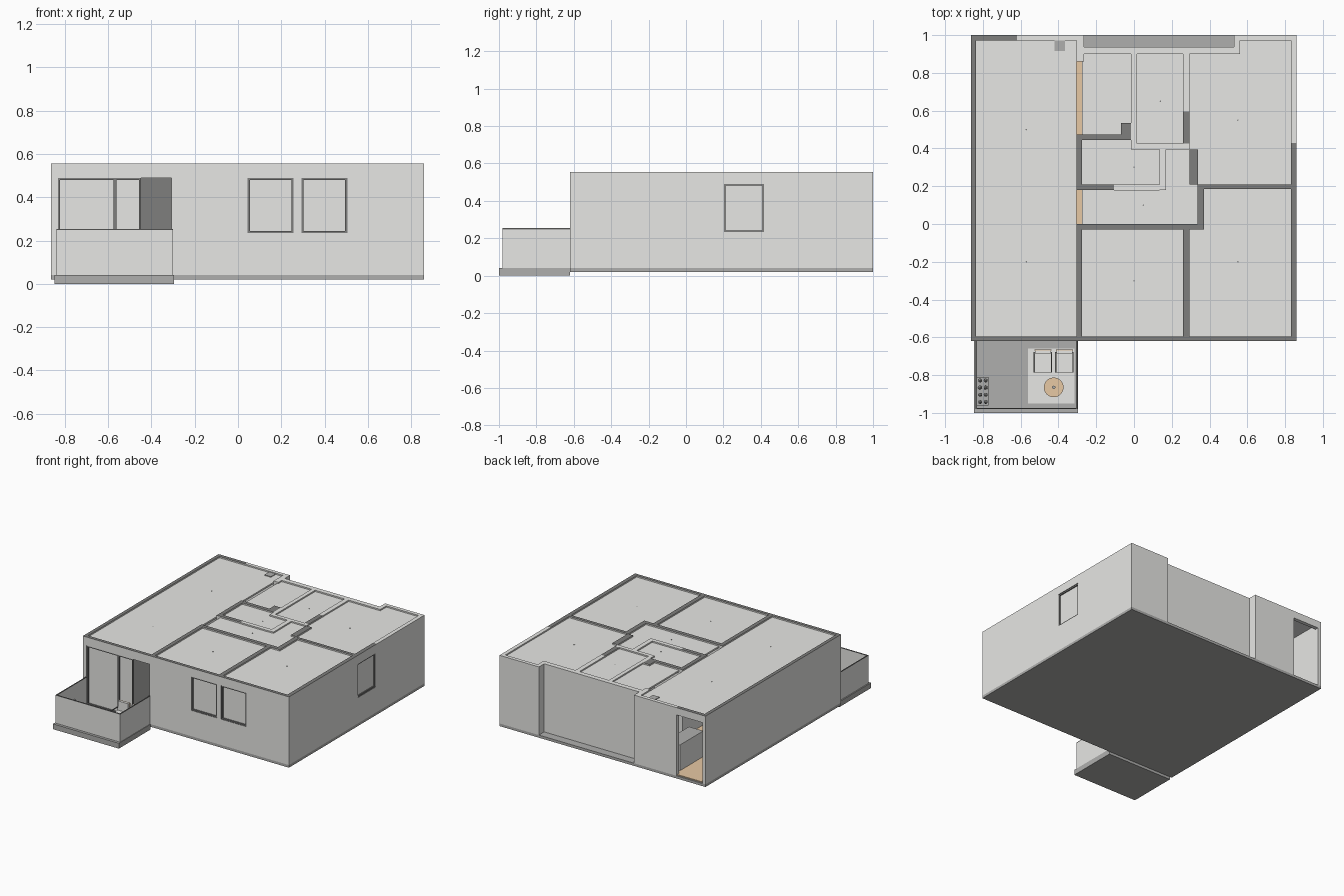
import bpy
import math

if "Cube" in bpy.data.objects:
    bpy.data.objects.remove(bpy.data.objects["Cube"])


def material(name, rgb):
    m = bpy.data.materials.new(name)
    m.use_nodes = True
    m.diffuse_color = (*rgb, 1)
    m.node_tree.nodes["Principled BSDF"].inputs["Base Color"].default_value = (*rgb, 1)
    return m


WHITE = material("white plaster", (0.8, 0.8, 0.78))
DARK = material("dark grey", (0.21, 0.21, 0.205))
GREY = material("concrete grey", (0.43, 0.43, 0.42))
WOOD = material("light wood", (0.8, 0.58, 0.37))


def box(name, x, y, z, *mats):
    """Box from (min, max) ranges; a second material colours the top face."""
    bpy.ops.mesh.primitive_cube_add(size=1, location=[sum(r) / 2 for r in (x, y, z)])
    ob = bpy.context.object
    ob.name = name
    ob.scale = [r[1] - r[0] for r in (x, y, z)]
    bpy.ops.object.transform_apply(location=False, rotation=False, scale=True)
    for m in mats:
        ob.data.materials.append(m)
    if len(mats) > 1:
        for p in ob.data.polygons:
            p.material_index = int(p.normal.z > 0.5)
    return ob


def cylinder(name, x, y, z, r, mat, sides=24):
    bpy.ops.mesh.primitive_cylinder_add(vertices=sides, radius=r, depth=z[1] - z[0],
                                        location=(x, y, sum(z) / 2))
    ob = bpy.context.object
    ob.name = name
    ob.data.materials.append(mat)
    bpy.ops.object.shade_smooth_by_angle()
    return ob


def cut(ob, x, y, z):
    """Cut an opening whose reveals are dark."""
    cutter = box("cutter", x, y, z, WHITE, DARK)
    for p in cutter.data.polygons:
        p.material_index = 1
    mod = ob.modifiers.new("opening", "BOOLEAN")
    mod.operation, mod.solver, mod.object = "DIFFERENCE", "EXACT", cutter
    bpy.context.view_layer.objects.active = ob
    bpy.ops.object.modifier_apply(modifier=mod.name)
    bpy.data.objects.remove(cutter)


FLOOR, TOP, CEIL = 0.04, 0.555, 0.545
WALL = (FLOOR, TOP)
X0, X1, Y0, Y1 = -0.863, 0.86, -0.62, 1.0

# Base slab and wooden floor
box("base_slab", (X0, X1), (Y0, Y1), (0.02, FLOOR), GREY)
box("wood_floor", (X0 + 0.01, X1 - 0.01), (Y0 + 0.01, 0.92), (FLOOR, 0.046), WOOD)
box("entrance_floor", (X0 + 0.01, -0.29), (0.92, 0.99), (FLOOR, 0.046), WOOD)

# Outer walls
front = box("front_wall", (X0, X1), (Y0, -0.595), WALL, WHITE, DARK)
right = box("side_wall_window", (0.83, X1), (-0.595, 0.43), WALL, WHITE, DARK)
box("side_wall_rear", (0.83, X1), (0.43, Y1), WALL, WHITE)
box("side_wall_plain", (X0, -0.837), (-0.595, Y1), WALL, WHITE, DARK)
box("entrance_lintel", (-0.837, -0.62), (0.972, Y1), (0.5, TOP), WHITE, DARK)
box("back_wall_entrance", (-0.62, -0.265), (0.972, Y1), WALL, WHITE)
box("back_wall_corner", (0.53, 0.83), (0.972, Y1), WALL, WHITE)
box("recess_wall", (-0.275, 0.56), (0.9, 0.937), WALL, WHITE)
box("recess_side_a", (-0.305, -0.265), (0.86, 0.972), WALL, WHITE)
box("recess_side_b", (0.53, 0.56), (0.937, 0.972), WALL, WHITE)

# Windows: cut opening, frame bars and recessed pane
SILL, HEAD, BAR = 0.235, 0.49, 0.01


def window(name, axis, a, b, face, inward, z0=SILL, z1=HEAD):
    def part(label, along, depth, z, mat):
        d = sorted((face + inward * depth[0], face + inward * depth[1]))
        x, y = (along, d) if axis == "x" else (d, along)
        box(name + label, x, y, z, mat)
    frame = (0.004, 0.02)
    for s in (a, b - BAR):
        part("_stile", (s, s + BAR), frame, (z0, z1), DARK)
    for s in (z0, z1 - BAR):
        part("_rail", (a + BAR, b - BAR), frame, (s, s + BAR), DARK)
    part("_pane", (a + BAR, b - BAR), (0.012, 0.016), (z0 + BAR, z1 - BAR), WHITE)


for a, b in ((0.045, 0.257), (0.293, 0.505)):
    cut(front, (a, b), (-0.7, -0.5), (SILL, HEAD))
    window("front_window", "x", a, b, Y0, 1)
cut(right, (0.8, 0.9), (0.203, 0.417), (SILL, HEAD))
window("side_window", "y", 0.203, 0.417, X1, -1)

# Balcony sliding door, with a dark panel in the open part
cut(front, (-0.832, -0.307), (-0.7, -0.5), (0.046, HEAD))
for a, b in ((-0.832, -0.566), (-0.572, -0.447)):
    window("sliding_door", "x", a, b, Y0, 1, 0.046, HEAD)
box("dark_door_panel", (-0.447, -0.307), (-0.608, -0.6), (0.046, HEAD), DARK)

# Inner walls: x range, y range, top colour
inner = [
    (-0.305, -0.275, -0.6, 0.0, DARK), (-0.305, -0.275, 0.18, 0.475, DARK),
    (-0.275, -0.105, 0.18, 0.21, DARK), (-0.275, 0.335, -0.03, 0.0, DARK),
    (0.335, 0.37, -0.03, 0.21, DARK), (0.37, 0.83, 0.185, 0.21, DARK),
    (0.26, 0.293, -0.6, -0.03, DARK), (0.295, 0.34, 0.21, 0.395, DARK),
    (0.26, 0.295, 0.425, 0.595, DARK), (-0.275, -0.015, 0.445, 0.475, DARK),
    (-0.07, -0.015, 0.475, 0.535, DARK), (0.26, 0.295, 0.595, 0.9, WHITE),
    (-0.015, 0.015, 0.395, 0.9, WHITE), (0.015, 0.295, 0.395, 0.425, WHITE),
    (0.135, 0.17, 0.18, 0.395, WHITE), (-0.105, 0.135, 0.178, 0.21, WHITE),
]
for xa, xb, ya, yb, top in inner:
    box("inner_wall", (xa, xb), (ya, yb), WALL, WHITE, top)

# Ceilings, leaving the inner door gaps open
SLAB = (CEIL - 0.012, CEIL)
box("living_ceiling", (-0.837, -0.305), (-0.595, 0.972), SLAB, WHITE)
box("rooms_ceiling", (-0.275, 0.83), (-0.595, 0.9), SLAB, WHITE)
box("corner_ceiling", (0.56, 0.83), (0.9, 0.972), SLAB, WHITE)
box("service_hatch", (-0.42, -0.365), (0.915, 0.972), (CEIL, CEIL + 0.005), GREY)
for x, y in ((-0.57, -0.2), (-0.57, 0.5), (0.0, -0.3), (0.55, -0.2),
             (0.55, 0.55), (0.14, 0.65), (0.0, 0.3), (0.05, 0.1)):
    cylinder("ceiling_spot", x, y, (CEIL, CEIL + 0.002), 0.004, DARK, 8)

# Entrance cupboard
box("entrance_cupboard", (-0.6, -0.48), (0.65, 0.93), (0.046, 0.24), WHITE, GREY)

# Balcony slab and parapet
BX0, BX1, BY = -0.838, -0.3, -0.98
box("balcony_slab", (-0.847, -0.296), (-1.0, Y0), (0, FLOOR), GREY)
T = 0.006
parapet = [((BX0, BX1), (BY, BY + T)), ((BX0, BX0 + T), (BY + T, Y0)),
           ((BX1 - T, BX1), (BY + T, Y0))]
for x, y in parapet:
    box("balcony_parapet", x, y, (FLOOR, 0.248), WHITE)
    box("parapet_cap", x, y, (0.248, 0.254), DARK)

# Balcony rug, chairs and round table
box("rug", (-0.56, -0.315), (-0.95, -0.658), (FLOOR, 0.045), WHITE)
for cx in (-0.482, -0.368):
    for sx in (-1, 1):
        ex = cx + sx * 0.046
        for ly in (-0.783, -0.68):
            box("chair_leg", (ex - 0.003, ex + 0.003), (ly - 0.003, ly + 0.003),
                (0.045, 0.13), DARK)
        box("chair_arm", (ex - 0.003, ex + 0.003), (-0.786, -0.677), (0.13, 0.136), DARK)
    box("chair_seat", (cx - 0.043, cx + 0.043), (-0.785, -0.685), (0.09, 0.11), WHITE)
    box("chair_back", (cx - 0.043, cx + 0.043), (-0.685, -0.67), (0.09, 0.18), WHITE)
    box("chair_top_rail", (cx - 0.046, cx + 0.046), (-0.67, -0.664), (0.15, 0.18), WOOD)
cylinder("table_top", -0.425, -0.865, (0.118, 0.126), 0.052, WOOD, 32)
cylinder("table_leg", -0.425, -0.865, (0.045, 0.118), 0.008, DARK, 12)
cylinder("table_cup", -0.425, -0.865, (0.126, 0.14), 0.009, GREY, 12)

# Planter stand with small potted plants
box("planter_stand", (-0.83, -0.77), (-0.96, -0.81), (FLOOR, 0.12), GREY)
for i in range(8):
    px = -0.815 + 0.03 * (i % 2)
    py = -0.942 + 0.038 * (i // 2)
    cylinder("plant_pot", px, py, (0.12, 0.145), 0.009, WHITE if i % 3 else WOOD, 10)
    bpy.ops.mesh.primitive_ico_sphere_add(subdivisions=1, radius=0.012,
                                          location=(px, py, 0.157 + 0.012 * math.sin(i)))
    leaf = bpy.context.object
    leaf.name = "plant_leaves"
    leaf.scale.z = 1.5
    leaf.data.materials.append(GREY)
